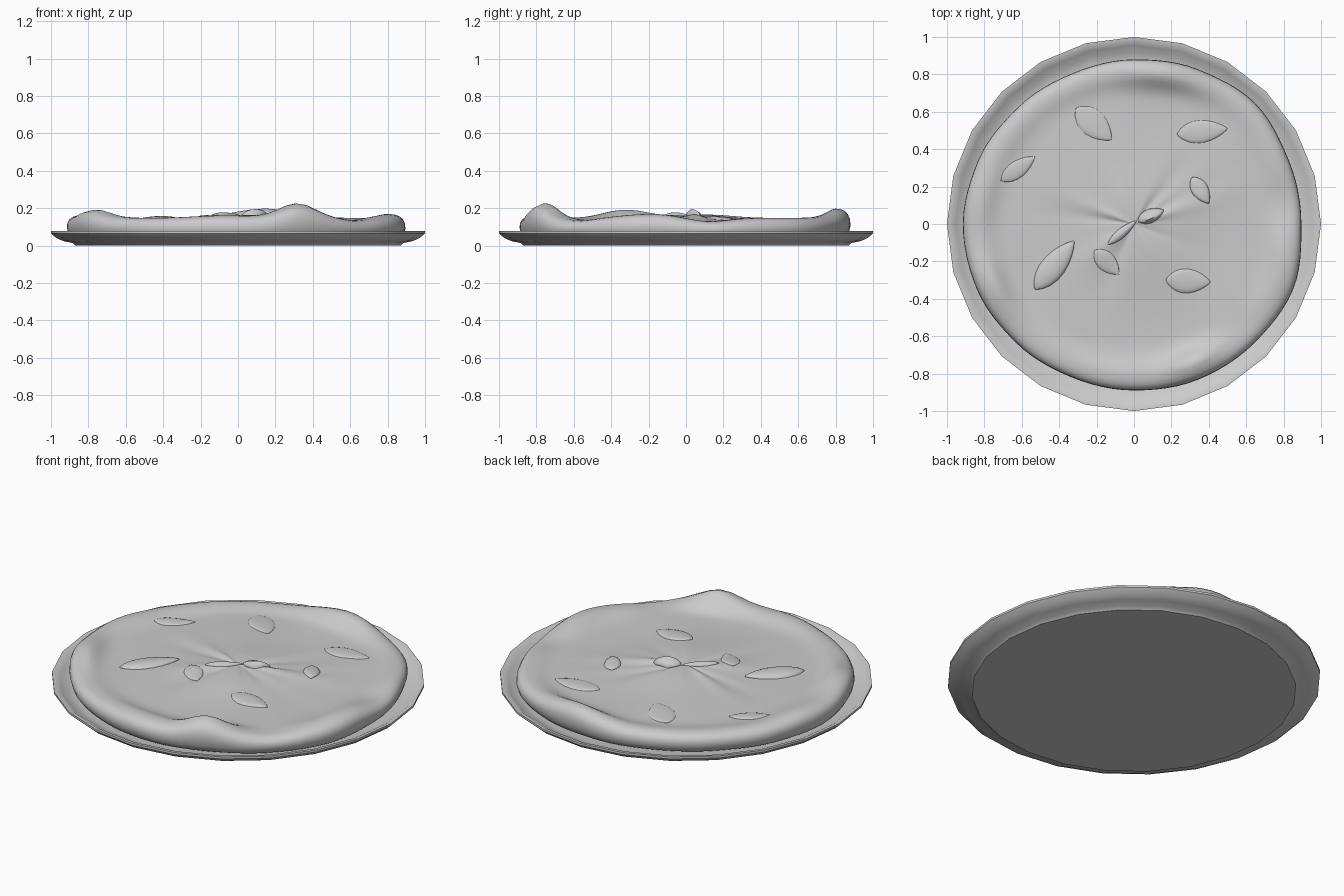
import bpy, bmesh
from math import sin, cos, pi, exp, hypot, atan2, radians, degrees

if "Cube" in bpy.data.objects:
    bpy.data.objects.remove(bpy.data.objects["Cube"])


def lathe(name, rings, sides, point, angle):
    """Skin rings of points, closing the first and last ring to a centre point."""
    bm = bmesh.new()
    rows = [[bm.verts.new(point(p, 2 * pi * i / sides)) for i in range(sides)] for p in rings]
    for a, b in zip(rows, rows[1:]):
        for i in range(sides):
            j = (i + 1) % sides
            bm.faces.new((a[i], a[j], b[j], b[i]))
    for row in (rows[0], rows[-1]):
        z = sum(v.co.z for v in row) / sides
        c = bm.verts.new((0, 0, z))
        for i in range(sides):
            bm.faces.new((row[i], row[(i + 1) % sides], c))
    bmesh.ops.recalc_face_normals(bm, faces=bm.faces)
    return finish(name, bm, angle)


def finish(name, bm, angle):
    me = bpy.data.meshes.new(name)
    bm.to_mesh(me)
    bm.free()
    ob = bpy.data.objects.new(name, me)
    bpy.context.collection.objects.link(ob)
    bpy.ops.object.select_all(action='DESELECT')
    ob.select_set(True)
    bpy.context.view_layer.objects.active = ob
    bpy.ops.object.shade_smooth_by_angle(angle=radians(angle))
    return ob


# Plate: 24-sided turned dish
plate = [(0.87, 0.0), (0.885, 0.014), (0.935, 0.024), (0.975, 0.043), (1.0, 0.066),
         (1.0, 0.078), (0.98, 0.077), (0.955, 0.062), (0.92, 0.041), (0.88, 0.031), (0.5, 0.029)]
lathe("plate", plate, 24, lambda p, t: (p[0] * cos(t), p[0] * sin(t), p[1]), 36)

# Pizza: uneven outline and crust height sampled around the circle
OUTLINE = [.895, .895, .915, .895, .88, .87, .88, .90, .915, .91, .895, .885, .89, .90, .905, .92]
# angle, spread, height
BUMPS = [(293, 10, .078), (203, 13, .044), (80, 16, .05), (172, 13, .018),
         (347, 15, .022), (8, 10, -.022), (265, 16, .014), (318, 9, -.014)]
# angle, spread, height of the folds running out from the middle
FOLDS = [(50, 9, -.012), (158, 8, .008), (172, 7, -.008), (18, 8, .012), (30, 7, -.006),
         (217, 12, .010), (245, 10, -.008), (300, 14, .007), (110, 16, .006), (340, 10, -.006)]


def swing(t, a):
    return (degrees(t) - a + 180) % 360 - 180


def edge(t):
    f = (t / (2 * pi) * 16) % 16
    i = int(f)
    u = f - i
    u = u * u * (3 - 2 * u)
    return OUTLINE[i] * (1 - u) + OUTLINE[(i + 1) % 16] * u


def crest(t):
    return .148 + sum(h * exp(-(swing(t, a) / w) ** 2) for a, w, h in BUMPS)


def top(f, t):
    """Surface height at a fraction of the radius."""
    x, y = f * cos(t), f * sin(t)
    z = .13 + .03 * exp(-(f / .42) ** 2)
    fade = min(1, f / .15) * exp(-(f / .5) ** 2)
    z += fade * sum(h * exp(-(swing(t, a) / w) ** 2) for a, w, h in FOLDS)
    z += .005 * sin(7 * x + 1) * sin(6 * y + 2) * min(1, f * 3)
    mid = .9 + .02 * max(0, sin(t))
    k = exp(-(abs(f - mid) / (.085 if f < mid else .12)) ** 2)
    return z * (1 - k) + crest(t) * k


def pizza_point(p, t):
    f, s = p
    r = edge(t) * f
    if s is None:
        z = top(f, t)
    else:
        z = .033 + (top(.94, t) - .033) * s
    return r * cos(t), r * sin(t), z


rings = [(.94, 0), (.975, .1), (.992, .28), (1, .5), (.997, .7), (.985, .85), (.965, .95)]
rings += [(.94 - .94 * i / 40, None) for i in range(40)]
lathe("pizza", rings, 96, pizza_point, 50)


# Basil leaves: tip, stem, width, crown height
LEAVES = [(-.31, .62, -.12, .45, .14, .010), (.23, .48, .50, .51, .12, .010),
          (-.71, .23, -.53, .36, .09, .010), (.31, .25, .40, .11, .09, .015),
          (.02, .015, .16, .075, .075, .03), (-.14, -.11, .015, .02, .05, .012),
          (-.53, -.35, -.32, -.09, .13, .022), (-.21, -.14, -.08, -.27, .10, .010),
          (.17, -.30, .41, -.31, .13, .012)]


def leaf(n, x0, y0, x1, y1, width, height):
    bm = bmesh.new()
    bmesh.ops.create_uvsphere(bm, u_segments=16, v_segments=10, radius=1)
    length = hypot(x1 - x0, y1 - y0)
    ux, uy = (x1 - x0) / length, (y1 - y0) / length
    for v in bm.verts:
        # poles run along the leaf, width tapers to the tips
        a, b, c = v.co.z, v.co.x, v.co.y
        taper = (1 - a * a) ** .3 if abs(a) < .999 else 0
        b *= taper * (1 - .2 * a)
        px = (x0 + x1) / 2 + ux * a * length / 2 - uy * b * width / 2
        py = (y0 + y1) / 2 + uy * a * length / 2 + ux * b * width / 2
        t = atan2(py, px)
        z = top(hypot(px, py) / edge(t), t) + c * (height if c > 0 else .006)
        v.co = (px, py, z)
    bmesh.ops.recalc_face_normals(bm, faces=bm.faces)
    finish(f"basil_leaf_{n}", bm, 60)


for n, row in enumerate(LEAVES, 1):
    leaf(n, *row)
